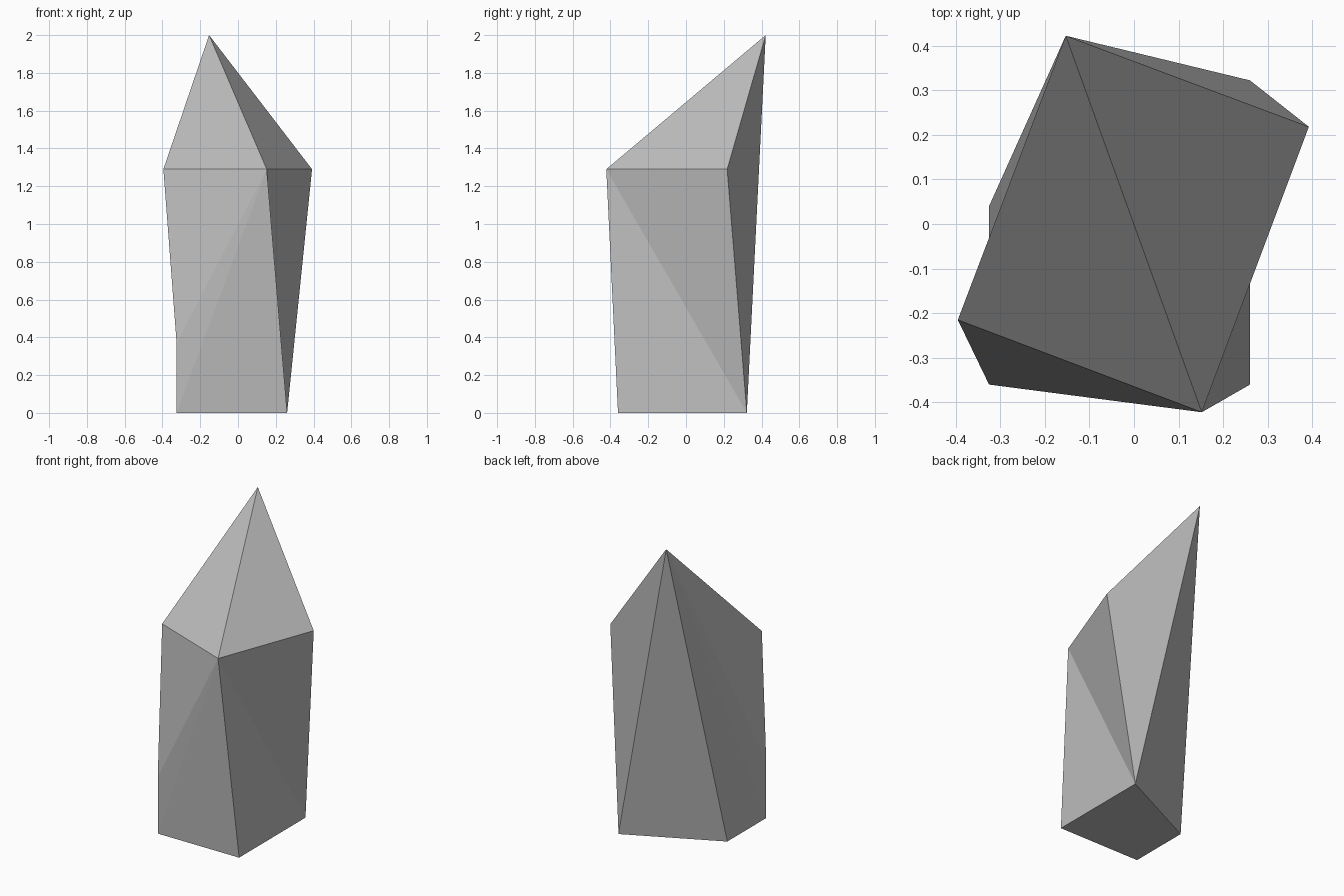
import bpy

cube = bpy.data.objects.get("Cube")
if cube:
    bpy.data.objects.remove(cube, do_unlink=True)

# Grey stone
stone = bpy.data.materials.new("stone_grey")
stone.use_nodes = True
colour = (0.5, 0.5, 0.5, 1)
stone.diffuse_color = colour
stone.node_tree.nodes["Principled BSDF"].inputs["Base Color"].default_value = colour

# Named corners: foot, shoulders and peak
corners = {
    "foot_front_right": (-0.325, -0.36, 0),
    "foot_front_left": (0.26, -0.36, 0),
    "foot_back_left": (0.26, 0.322, 0),
    "foot_back_right": (-0.325, 0.04, 0),
    "chip": (-0.325, -0.36, 0.37),
    "shoulder_right": (-0.395, -0.215, 1.29),
    "shoulder_front": (0.152, -0.422, 1.29),
    "shoulder_left": (0.392, 0.218, 1.29),
    "peak": (-0.153, 0.422, 2),
}
names = list(corners)

# Facets: underside, then fans around a shared corner
facets = [["foot_front_right", "foot_back_right", "foot_back_left", "foot_front_left"]]


def fan(hub, *rim):
    for a, b in zip(rim, rim[1:]):
        facets.append([hub, a, b])


fan("shoulder_front", "shoulder_right", "chip", "foot_front_right",
    "foot_front_left", "foot_back_left", "shoulder_left")
fan("peak", "shoulder_right", "shoulder_front", "shoulder_left",
    "foot_back_left", "foot_back_right", "foot_front_right", "chip", "shoulder_right")

# Build the crystal with flat facets
mesh = bpy.data.meshes.new("stone_shard")
mesh.from_pydata(list(corners.values()), [],
                 [[names.index(n) for n in facet] for facet in facets])
mesh.materials.append(stone)
mesh.update()
shard = bpy.data.objects.new("stone_shard", mesh)
bpy.context.collection.objects.link(shard)
